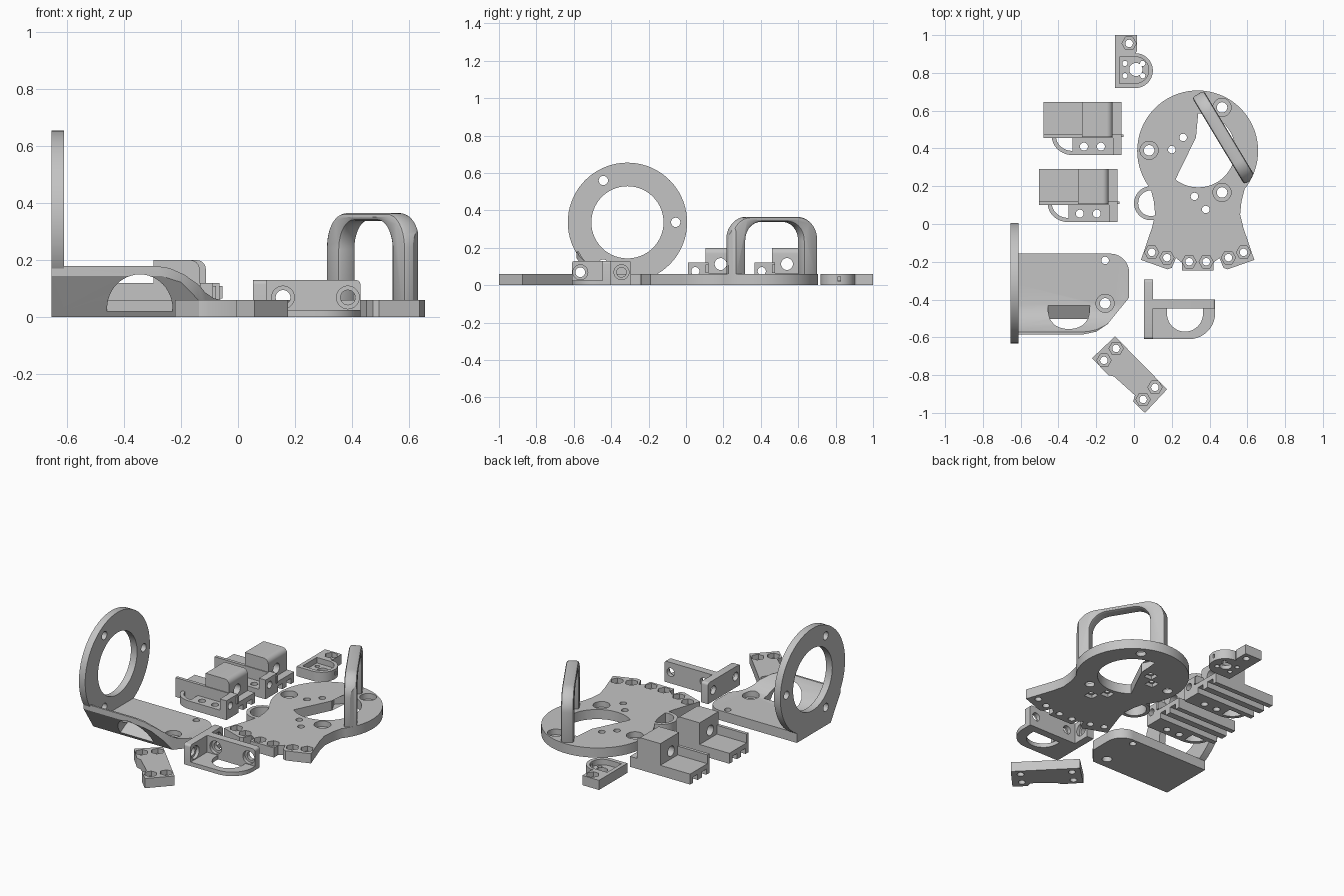
import bpy, bmesh, math
from mathutils import Matrix

if "Cube" in bpy.data.objects:
    bpy.data.objects.remove(bpy.data.objects["Cube"])

grey = bpy.data.materials.new("light_grey")
grey.diffuse_color = (0.55, 0.55, 0.55, 1)
grey.use_nodes = True
grey.node_tree.nodes["Principled BSDF"].inputs["Base Color"].default_value = grey.diffuse_color


def prism(name, pts, w0, w1, axis='z'):
    """Extrude a 2D outline along an axis, with outward faces."""
    put = {'z': lambda u, v, w: (u, v, w), 'x': lambda u, v, w: (w, u, v),
           'y': lambda u, v, w: (u, w, v)}[axis]
    n = len(pts)
    area = sum(pts[i - 1][0] * pts[i][1] - pts[i][0] * pts[i - 1][1] for i in range(n))
    if (area < 0) != (axis == 'y'):
        pts = pts[::-1]
    verts = [put(u, v, w0) for u, v in pts] + [put(u, v, w1) for u, v in pts]
    faces = [list(range(n))[::-1], list(range(n, 2 * n))]
    faces += [(i, (i + 1) % n, (i + 1) % n + n, i + n) for i in range(n)]
    me = bpy.data.meshes.new(name)
    me.from_pydata(verts, [], faces)
    me.materials.append(grey)
    ob = bpy.data.objects.new(name, me)
    bpy.context.collection.objects.link(ob)
    return ob


def arc(cx, cy, r, a0, a1, n=12, ry=None):
    ry = ry or r
    return [(cx + r * math.cos(math.radians(a0 + (a1 - a0) * i / n)),
             cy + ry * math.sin(math.radians(a0 + (a1 - a0) * i / n))) for i in range(n + 1)]


def rod(name, u, v, r, w0, w1, axis='z', n=32):
    return prism(name, arc(u, v, r, 0, 360, n)[:-1], w0, w1, axis)


def box(name, x0, x1, y0, y1, z0, z1):
    return prism(name, [(x0, y0), (x1, y0), (x1, y1), (x0, y1)], z0, z1)


def evaluated(ob):
    bpy.context.view_layer.update()
    dg = bpy.context.evaluated_depsgraph_get()
    return bpy.data.meshes.new_from_object(ob.evaluated_get(dg))


def volume(me):
    bm = bmesh.new()
    bm.from_mesh(me)
    v = bm.calc_volume(signed=True)
    bm.free()
    return v


def combine(ob, other, op):
    """Boolean with a second solver tried when the volume is implausible."""
    before = volume(ob.data)
    low, high = {'UNION': (0.99, 99), 'DIFFERENCE': (0.3, 1.001), 'INTERSECT': (0.02, 1.001)}[op]
    m = ob.modifiers.new("b", 'BOOLEAN')
    m.operation, m.object = op, other
    result = None
    for solver in ('EXACT', 'MANIFOLD'):
        m.solver = solver
        me = evaluated(ob)
        if low * before <= volume(me) <= high * before:
            result = me
            break
    ob.modifiers.clear()
    if result:
        ob.data = result
    if result or op != 'UNION':
        bpy.data.objects.remove(other)


def cut(ob, other):
    combine(ob, other, 'DIFFERENCE')


def add(ob, other):
    combine(ob, other, 'UNION')


def hole(ob, u, v, r, axis='z', w0=-0.1, w1=0.3):
    cut(ob, rod("cutter", u, v, r, w0, w1, axis, 20))


def bolt(ob, u, v, axis, seat, end, r=0.048, r_in=0.028, sides=28):
    """Through hole with a round or hexagonal seat opening."""
    cut(ob, rod("cutter", u, v, r, seat, end, axis, sides))
    hole(ob, u, v, r_in, axis, -0.7, 0.7)


def finish(ob):
    bpy.ops.object.select_all(action='DESELECT')
    bpy.context.view_layer.objects.active = ob
    ob.select_set(True)
    bpy.ops.object.shade_smooth_by_angle(angle=math.radians(30))


# Main plate: disc, flared neck and side loop
CX, CY = 0.337, 0.387
plate = rod("main_plate", CX, CY, 0.32, 0, 0.06, n=72)
half = [(0.2, 0.3), (0.088, 0.187), (0.105, 0.12), (0.112, 0.05), (0.095, -0.02), (0.037, -0.19),
        (0.178, -0.24), (0.2, -0.232), (0.222, -0.18), (0.254, -0.205), (0.254, -0.246)]
add(plate, prism("neck", half + [(2 * CX - x, y) for x, y in reversed(half)], 0, 0.06))
loop = rod("loop", 0.09, 0.11, 0.09, 0, 0.06)
cut(loop, rod("cutter", 0.09, 0.11, 0.068, -0.1, 0.1))
add(plate, loop)
opening = [(0.27, 0.57), (0.286, 0.527)] + arc(CX + 0.003, 0.39, 0.196, 90, -128, 40) + [(0.328, 0.458)]
cut(plate, prism("cutter", opening, -0.1, 0.1))
for u, v in ((0.08, 0.39), (0.466, 0.617), (0.466, 0.167)):
    bolt(plate, u, v, 'z', 0.025, 0.1)
for u, v in ((0.26, 0.458), (0.2, 0.394), (0.32, 0.146), (0.38, 0.077)):
    cut(plate, box("cutter", u - 0.028, u + 0.028, v - 0.028, v + 0.028, -0.05, 0.022))
    hole(plate, u, v, 0.02)
for dx, v in ((0.243, -0.15), (0.163, -0.178), (0.045, -0.2)):
    for s in (-1, 1):
        bolt(plate, CX + s * dx, v, 'z', 0.03, 0.1, 0.038, 0.02, 6)
finish(plate)

# Carry handle, trimmed to the rim of the disc
outer = [(-0.268, 0.03)] + arc(-0.148, 0.245, 0.12, 180, 90) + arc(0.148, 0.245, 0.12, 90, 0) + [(0.268, 0.03)]
inner = [(0.18, 0.03)] + arc(0.08, 0.238, 0.1, 0, 90) + arc(-0.08, 0.238, 0.1, 90, 180) + [(-0.18, 0.03)]
handle = prism("handle", outer + inner, -0.036, 0.036, 'y')
bev = handle.modifiers.new("bevel", 'BEVEL')
bev.width, bev.segments = 0.014, 2
rounded = evaluated(handle)
handle.modifiers.clear()
handle.data = rounded
handle.data.transform(Matrix.Translation((0.476, 0.458, 0)) @ Matrix.Rotation(math.atan2(-0.857, 0.515), 4, 'Z'))
combine(handle, rod("trim", CX, CY, 0.3195, -0.1, 0.5, n=72), 'INTERSECT')
finish(handle)

# Upright bracket: base with a flared side wall, arch opening and ring plate
plan = ([(-0.655, -0.585), (-0.27, -0.585), (-0.2, -0.57), (-0.14, -0.53), (-0.026, -0.39)]
        + arc(-0.126, -0.257, 0.1, 0, 90) + [(-0.655, -0.157)])
bracket = prism("upright_bracket", plan, 0, 0.3)
section = [(-0.1, -0.01), (-0.1, 0.06), (-0.43, 0.06), (-0.465, 0.067), (-0.5, 0.087), (-0.535, 0.122), (-0.56, 0.155),
           (-0.573, 0.18), (-0.6, 0.18), (-0.6, 0.16), (-0.585, 0.145), (-0.49, 0.0), (-0.484, -0.01)]
combine(bracket, prism("section", section, -0.8, 0.1, 'x'), 'INTERSECT')
side = [(-0.7, -0.1), (-0.7, 0.2), (-0.29, 0.2), (-0.29, 0.18), (-0.24, 0.172), (-0.19, 0.15), (-0.14, 0.115),
        (-0.09, 0.077), (-0.05, 0.0605), (0.1, 0.0605), (0.1, -0.1)]
combine(bracket, prism("side", side, -0.8, 0.1, 'y'), 'INTERSECT')
arch = prism("cutter", [(-0.46, -0.1)] + arc(-0.345, 0.03, 0.115, 180, 0, 24, 0.12) + [(-0.23, -0.1)], -0.7, -0.43, 'y')
sill = [(-0.75, 0.02), (-0.5, 0.02), (-0.43, 0.062), (-0.43, 0.3), (-0.75, 0.3)]
combine(arch, prism("sill", sill, -0.8, 0.1, 'x'), 'INTERSECT')
cut(bracket, arch)
ring = rod("ring", -0.313, 0.336, 0.319, -0.655, -0.612, 'x', 72)
foot = [(-0.157, 0), (-0.49, 0), (-0.585, 0.145), (-0.585, 0.2), (-0.157, 0.2)]
add(ring, prism("foot", foot, -0.655, -0.612, 'x'))
cut(ring, rod("cutter", -0.313, 0.336, 0.193, -0.8, -0.5, 'x', 56))
for a in (0, 120, 240):
    hole(ring, -0.313 + 0.258 * math.cos(math.radians(a)), 0.336 + 0.258 * math.sin(math.radians(a)),
         0.025, 'x', -0.8, -0.5)
add(bracket, ring)
bolt(bracket, -0.153, -0.42, 'z', 0.03, 0.2)
hole(bracket, -0.153, -0.193, 0.02)
finish(bracket)

# Sliding clamps: grooved base, front rail, bored block, drilled flange, tab and loop
clamp = box("clamp_rear", -0.48, -0.065, 0.46, 0.645, 0, 0.065)
for y0, y1 in ((0.485, 0.53), (0.57, 0.615)):
    cut(clamp, box("cutter", -0.6, 0.05, y0, y1, -0.05, 0.035))
add(clamp, box("rail", -0.48, -0.065, 0.455, 0.475, 0, 0.12))
add(clamp, prism("block", [(-0.275, 0.05), (-0.275, 0.2)] + arc(-0.145, 0.168, 0.032, 90, 0, 8) + [(-0.113, 0.05)],
                 0.46, 0.645, 'y'))
hole(clamp, 0.54, 0.113, 0.032, 'x', -0.6, 0.1)
add(clamp, box("flange", -0.325, -0.065, 0.365, 0.47, 0, 0.05))
add(clamp, box("tab", -0.11, -0.065, 0.365, 0.47, 0, 0.12))
hole(clamp, 0.405, 0.075, 0.022, 'x', -0.15, 0.1)
for x in (-0.265, -0.175):
    hole(clamp, x, 0.41, 0.021)
add(clamp, prism("wire", arc(-0.325, 0.465, 0.11, 180, 270, 16, 0.1) + arc(-0.325, 0.465, 0.088, 270, 180, 16, 0.078),
                 0, 0.05))
add(clamp, box("pin", -0.08, -0.055, 0.46, 0.475, 0.065, 0.11))
finish(clamp)
front = clamp.copy()
front.data = clamp.data.copy()
front.name = "clamp_front"
front.data.transform(Matrix.Translation((-0.022, -0.355, 0)))
bpy.context.collection.objects.link(front)

# Small sensor holder
holder = prism("sensor_holder", [(-0.1, 0.72)] + arc(0.008, 0.812, 0.092, -90, 90, 20)
               + [(0.015, 0.915), (0.015, 1.0), (-0.1, 1.0)], 0, 0.06)
cut(holder, prism("cutter", [(-0.076, 0.745)] + arc(0.008, 0.815, 0.07, -90, 90, 16) + [(-0.076, 0.885)], 0.025, 0.1))
hole(holder, 0.01, 0.818, 0.035)
for x in (-0.048, 0.046):
    for y in (0.785, 0.85):
        hole(holder, x, y, 0.014)
bolt(holder, -0.026, 0.956, 'z', 0.03, 0.1, 0.038, 0.02, 6)
cut(holder, box("cutter", 0.07, 0.12, 0.812, 0.826, 0.02, 0.045))
finish(holder)

# Corner bracket: two drilled walls and a thin floor loop
corner = prism("corner_bracket", [(0.053, -0.61)] + arc(0.29, -0.47, 0.14, -90, 0, 14) + [(0.43, -0.4), (0.053, -0.4)],
               0, 0.025)
cut(corner, prism("cutter", [(0.175, -0.44)] + arc(0.27, -0.475, 0.095, 180, 360, 24) + [(0.365, -0.44)], -0.1, 0.1))
for name, u0, u1, w0, w1, axis in (("long_wall", 0.053, 0.43, -0.447, -0.4, 'y'),
                                   ("short_wall", -0.61, -0.293, 0.053, 0.1, 'x')):
    add(corner, prism(name, [(u0, 0), (u1, 0)] + arc(u1 - 0.015, 0.115, 0.015, 0, 90, 4)
                      + arc(u0 + 0.015, 0.115, 0.015, 90, 180, 4), w0, w1, axis))
for x in (0.158, 0.386):
    cut(corner, rod("cutter", x, 0.069, 0.04, -0.47, -0.425, 'y', 28))
    hole(corner, x, 0.069, 0.026, 'y', -0.5, -0.35)
for y in (-0.565, -0.345):
    cut(corner, rod("cutter", y, 0.069, 0.04, 0.08, 0.12, 'x', 28))
    hole(corner, y, 0.069, 0.026, 'x', 0.0, 0.12)
finish(corner)

# Diagonal joining plate with nut pockets
link = prism("joining_plate", [(-0.1, -0.595), (-0.222, -0.71), (-0.137, -0.8), (-0.106, -0.807), (0.005, -0.907),
                               (-0.005, -0.94), (0.058, -1.0), (0.175, -0.875)], 0, 0.06)
for u, v in ((-0.095, -0.659), (-0.159, -0.722), (0.111, -0.865), (0.048, -0.929)):
    bolt(link, u, v, 'z', 0.03, 0.1, 0.038, 0.02, 6)
finish(link)
